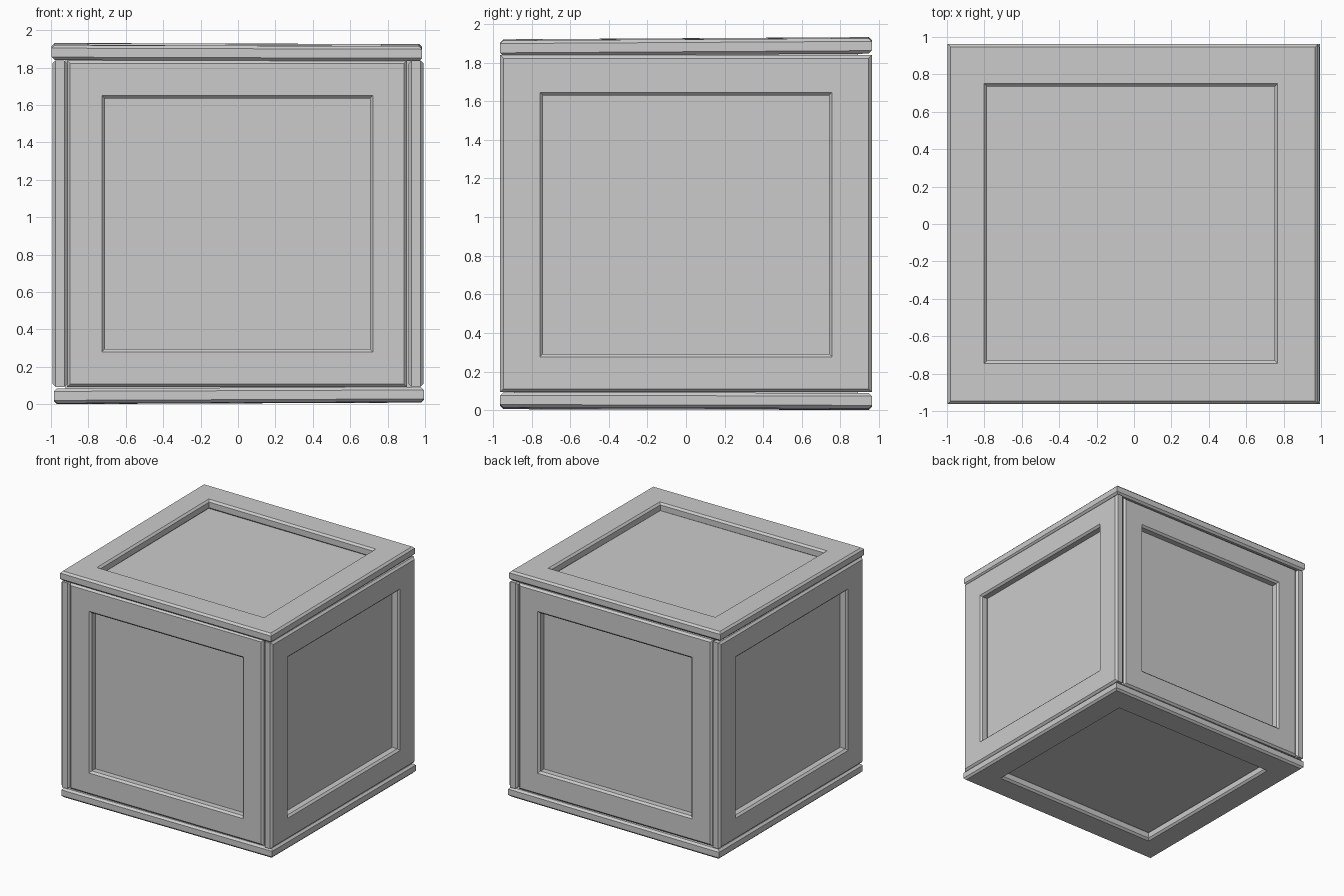
import bpy, bmesh
from mathutils import Matrix, Vector

if "Cube" in bpy.data.objects:
    bpy.data.objects.remove(bpy.data.objects["Cube"])

CHAMFER = 0.016


def make_object(name, bm):
    bmesh.ops.recalc_face_normals(bm, faces=bm.faces[:])
    mesh = bpy.data.meshes.new(name)
    bm.to_mesh(mesh)
    bm.free()
    obj = bpy.data.objects.new(name, mesh)
    bpy.context.collection.objects.link(obj)
    return obj


def grow(rect, d):
    u0, u1, v0, v1 = rect
    return (u0 - d, u1 + d, v0 - d, v1 + d)


def frame(name, outer, inner, axes, base, thick, tilt=(0, 0)):
    """Chamfered rectangular ring. axes = world u, v, w directions; w runs from base outward."""
    c = CHAMFER
    section = [(inner, c), (inner, thick - c), (grow(inner, c), thick), (grow(outer, -c), thick),
               (outer, thick - c), (outer, c), (grow(outer, -c), 0), (grow(inner, c), 0)]
    u, v, w = (Vector(a) for a in axes)
    bm = bmesh.new()
    loops = []
    for (u0, u1, v0, v1), h in section:
        loop = []
        for a, b in ((u0, v0), (u1, v0), (u1, v1), (u0, v1)):
            p = u * a + v * b + w * (base + h)
            p.z += tilt[0] * p.x + tilt[1] * p.y
            loop.append(bm.verts.new(p))
        loops.append(loop)
    for i, la in enumerate(loops):
        lb = loops[(i + 1) % len(loops)]
        for k in range(4):
            n = (k + 1) % 4
            bm.faces.new((la[k], la[n], lb[n], lb[k]))
    return make_object(name, bm)


X, Y, Z = (1, 0, 0), (0, 1, 0), (0, 0, 1)

# Front and back frames, fitted between the side frames
for name, s in (("front_frame", -1), ("back_frame", 1)):
    frame(name, (-0.913, 0.903, 0.093, 1.838), (-0.712, 0.705, 0.295, 1.635),
          (X, Y and Z, (0, s, 0)), 0.878, 0.08)

# Left and right frames, full depth
for name, s in (("left_frame", -1), ("right_frame", 1)):
    frame(name, (-0.962, 0.962, 0.093, 1.838), (-0.74, 0.74, 0.292, 1.63),
          (Y, Z, (s, 0, 0)), 0.912, 0.08)

# Lid and base frames, sitting slightly crooked
frame("lid_frame", (-0.996, 0.985, -0.962, 0.962), (-0.785, 0.752, -0.73, 0.735),
      (X, Y, Z), 1.843, 0.08, (-0.003, 0.006))
frame("base_frame", (-0.984, 0.994, -0.962, 0.962), (-0.765, 0.765, -0.73, 0.73),
      (X, Y, Z), 0.007, 0.08, (0.004, -0.002))

# Inner box forming the six recessed panels
bm = bmesh.new()
bmesh.ops.create_cube(bm, size=1.0, matrix=Matrix.Translation((0, 0, 0.966))
                      @ Matrix.Diagonal((1.846, 1.78, 1.772, 1)))
make_object("inner_panels", bm)
